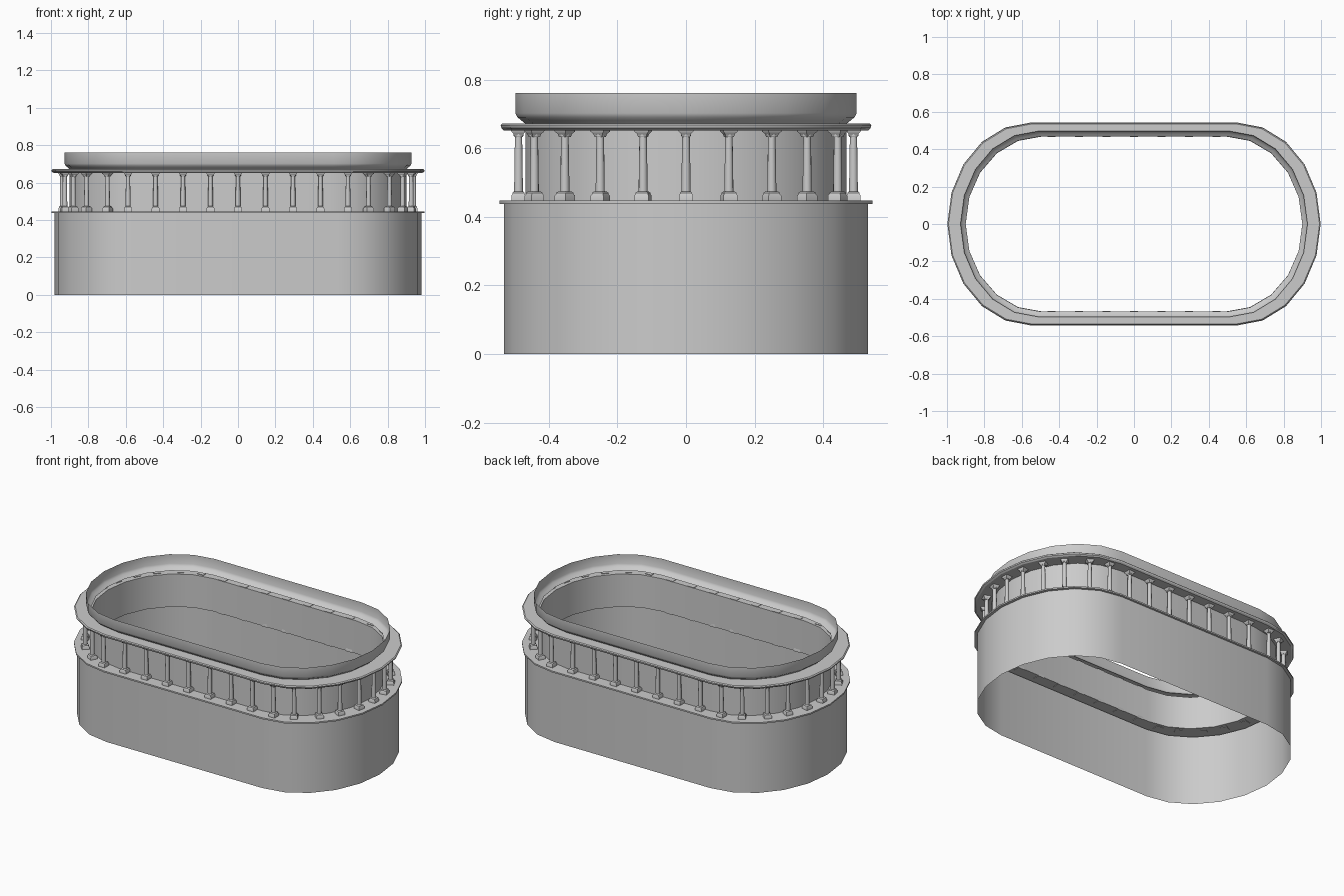
import bpy, bmesh, math
from mathutils import Matrix, Vector

if "Cube" in bpy.data.objects:
    bpy.data.objects.remove(bpy.data.objects["Cube"])

SEG = 10  # segments per rounded end


def finish(name, bm, angle=30):
    me = bpy.data.meshes.new(name)
    bm.to_mesh(me)
    bm.free()
    ob = bpy.data.objects.new(name, me)
    bpy.context.collection.objects.link(ob)
    bpy.ops.object.select_all(action='DESELECT')
    ob.select_set(True)
    bpy.context.view_layer.objects.active = ob
    bpy.ops.object.shade_smooth_by_angle(angle=math.radians(angle))
    return ob


def outline(hx, hy):
    """Oblong plan, counter-clockwise: straight sides with elliptical ends."""
    pts = []
    for s in (1, -1):
        for i in range(SEG + 1):
            a = -math.pi / 2 + math.pi * i / SEG
            pts.append((s * hx * (0.55 + 0.45 * math.cos(a)), s * hy * math.sin(a)))
    return pts


def sweep(name, profile):
    """Sheet through oblong rings; profile rows are (half x, half y, z)."""
    bm = bmesh.new()
    rings = [[bm.verts.new((x, y, z)) for x, y in outline(hx, hy)] for hx, hy, z in profile]
    for a, b in zip(rings, rings[1:]):
        n = len(a)
        for i in range(n):
            j = (i + 1) % n
            bm.faces.new((a[i], a[j], b[j], b[i]))
    return finish(name, bm)


# Shell: one thin sheet, split by part
sweep("base_wall", [(0.98, 0.53, 0), (0.98, 0.53, 0.438)])
sweep("ledge", [(0.98, 0.53, 0.438), (0.998, 0.543, 0.438), (0.998, 0.543, 0.447), (0.9, 0.467, 0.447)])
sweep("drum_wall", [(0.9, 0.467, 0.447), (0.9, 0.467, 0.652)])
sweep("cornice", [(0.9, 0.467, 0.652), (0.985, 0.531, 0.652), (0.996, 0.538, 0.659),
                  (0.998, 0.54, 0.667), (0.992, 0.535, 0.672), (0.9, 0.469, 0.672)])
sweep("parapet", [(0.9, 0.469, 0.672), (0.91, 0.48, 0.681), (0.922, 0.491, 0.69),
                  (0.928, 0.497, 0.702), (0.928, 0.497, 0.76)])


def loft(bm, m, sides, rows):
    """Capped solid from (radius, z) rows; 4 sides gives a square block."""
    k = math.sqrt(2) if sides == 4 else 1
    rings = []
    for r, z in rows:
        rings.append([bm.verts.new(m @ Vector((k * r * math.cos(a), k * r * math.sin(a), z)))
                      for a in (math.tau * (i + 0.5) / sides for i in range(sides))])
    for a, b in zip(rings, rings[1:]):
        for i in range(sides):
            j = (i + 1) % sides
            bm.faces.new((a[i], a[j], b[j], b[i]))
    bm.faces.new(rings[0][::-1])
    bm.faces.new(rings[-1])


# Column positions: straight sides, then rounded ends
CX, RX, RY = 0.52, 0.42, 0.488
spots = []
for i in range(-4, 5):
    for s in (1, -1):
        spots.append((i * 0.147, s * RY, s * math.pi / 2))
for y in (0, 0.125, 0.25, 0.353, 0.442):
    a = math.asin(y / RY)
    normal = math.atan2(math.sin(a) / RY, math.cos(a) / RX)
    x = CX + RX * math.cos(a)
    for sy in ((1, -1) if y else (1,)):
        spots.append((x, sy * y, sy * normal))
        spots.append((-x, sy * y, math.pi - sy * normal))

# Columns: square plinth, round shaft, flared square capital
bm = bmesh.new()
for x, y, rot in spots:
    m = Matrix.Translation((x, y, 0)) @ Matrix.Rotation(rot, 4, 'Z')
    loft(bm, m, 4, [(0.021, 0.444), (0.021, 0.462), (0.018, 0.466), (0.018, 0.47), (0.013, 0.474)])
    loft(bm, m, 10, [(0.0135, 0.468), (0.0125, 0.55), (0.011, 0.634), (0.015, 0.636),
                     (0.015, 0.641), (0.011, 0.643)])
    loft(bm, m, 4, [(0.012, 0.632), (0.015, 0.642), (0.021, 0.648), (0.022, 0.655)])
finish("columns", bm, 40)
